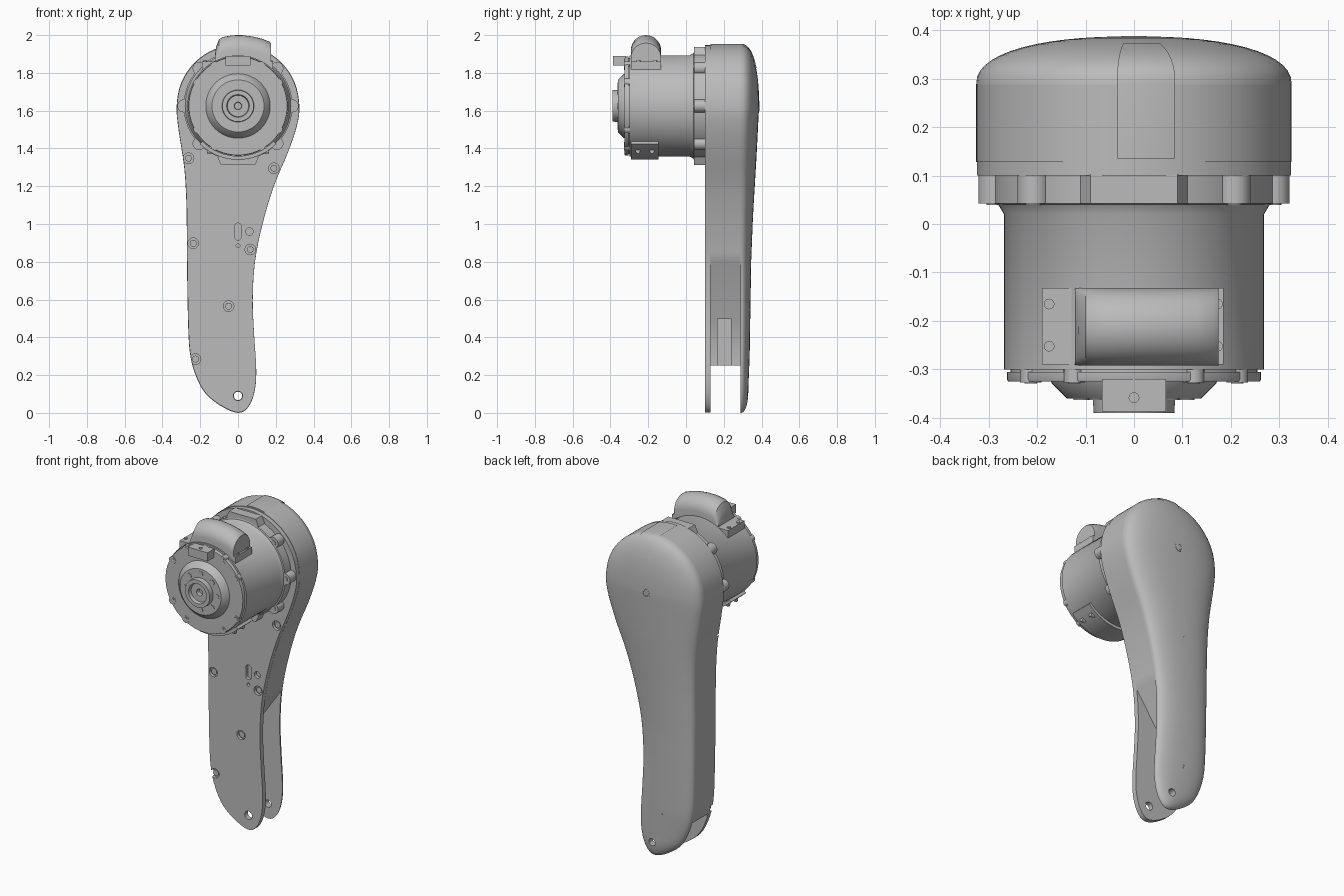
import bpy, bmesh
from math import sin, cos, pi, radians, sqrt
from mathutils import Vector

old = bpy.data.objects.get("Cube")
if old:
    bpy.data.objects.remove(old)

grey = bpy.data.materials.new("plain_grey")
grey.use_nodes = True
grey.diffuse_color = (0.5, 0.5, 0.5, 1)
grey.node_tree.nodes["Principled BSDF"].inputs["Base Color"].default_value = (0.5, 0.5, 0.5, 1)

AXIS = 1.625   # height of the motor axis
R = 0.325      # radius of the leg head


def shade(ob):
    bpy.ops.object.select_all(action='DESELECT')
    ob.select_set(True)
    bpy.context.view_layer.objects.active = ob
    bpy.ops.object.shade_smooth_by_angle(angle=radians(35))


def make(name, verts, faces):
    bm = bmesh.new()
    vs = [bm.verts.new(v) for v in verts]
    for f in faces:
        bm.faces.new([vs[i] for i in f])
    bmesh.ops.remove_doubles(bm, verts=bm.verts, dist=0.0002)
    bmesh.ops.recalc_face_normals(bm, faces=bm.faces)
    me = bpy.data.meshes.new(name)
    bm.to_mesh(me)
    bm.free()
    me.materials.append(grey)
    ob = bpy.data.objects.new(name, me)
    bpy.context.collection.objects.link(ob)
    shade(ob)
    return ob


def loft(name, rings, caps=(True, True), closed=True):
    n = len(rings[0])
    faces = []
    for k in range(len(rings) - 1):
        for i in range(n if closed else n - 1):
            j = (i + 1) % n
            faces.append((k * n + i, k * n + j, k * n + n + j, k * n + n + i))
    for wanted, start in zip(caps, (0, (len(rings) - 1) * n)):
        if wanted:
            faces.append(tuple(range(start, start + n)))
    return make(name, [v for r in rings for v in r], faces)


def slab(name, pts, y0, y1):
    return loft(name, [[(x, y, z) for x, z in pts] for y in (y0, y1)])


def disc(x, z, r, n=24):
    return [(x + r * cos(2 * pi * i / n), z + r * sin(2 * pi * i / n)) for i in range(n)]


def box(name, x0, x1, y0, y1, z0, z1):
    return slab(name, [(x0, z0), (x1, z0), (x1, z1), (x0, z1)], y0, y1)


def lathe(name, profile, n=64):
    return loft(name, [[(x, y, z) for x, z in disc(0, AXIS, r, n)] for r, y in profile])


def cut(ob, cutter):
    mod = ob.modifiers.new("cut", 'BOOLEAN')
    mod.operation, mod.solver, mod.object = 'DIFFERENCE', 'EXACT', cutter
    bpy.context.view_layer.objects.active = ob
    bpy.ops.object.modifier_apply(modifier=mod.name)
    bpy.data.objects.remove(cutter)
    shade(ob)


def polar(deg, r):
    return r * cos(radians(deg)), AXIS + r * sin(radians(deg))


def lerp(table, t):
    for (a, u), (b, v) in zip(table, table[1:]):
        if t <= b:
            return u + (v - u) * max(0, (t - a) / (b - a))
    return table[-1][1]


# Leg outline: right edge up, round head, left edge down
ctrl = [(0, 0), (.05, .025), (.085, .1), (.097, .22), (.085, .42), (.078, .6), (.09, .8),
        (.13, 1.0), (.19, 1.2), (.265, 1.38), (.312, 1.52)]
ctrl += [polar(a * 22.5, R) for a in range(9)]
ctrl += [(-.315, 1.5), (-.285, 1.3), (-.273, 1.1), (-.27, .8), (-.265, .5),
         (-.255, .32), (-.225, .2), (-.17, .1), (-.08, .03)]
outline = []
for i in range(len(ctrl)):
    a, b, c, d = [Vector(ctrl[(i + k - 1) % len(ctrl)]) for k in range(4)]
    for t in (0, .25, .5, .75):
        p = .5 * (2 * b + (c - a) * t + (2 * a - 5 * b + 4 * c - d) * t * t
                  + (3 * b - a - 3 * c + d) * t ** 3)
        outline.append((p.x, p.y))

# Rear cover: domed shell shrinking from the outline to a spine
spine = [(.13, -.04), (.3, -.08), (.6, -.093), (.9, -.08), (1.2, -.045), (AXIS, 0)]
crown = [(.13, .33), (.3, .337), (.8, .345), (1.05, .355), (1.35, .373), (AXIS, .387)]
BASE = .288


def dome(x, z, s, lift=0):
    cz = min(max(z, .13), AXIS)
    cx = lerp(spine, cz)
    y = BASE + (lerp(crown, cz) - BASE) * (1 - s ** 2.3) ** (1 / 2.3)
    return cx + (x - cx) * s, y + lift, cz + (z - cz) * s


steps = [sin(pi / 2 * (1 - k / 14)) for k in range(14)] + [.05, 0]
cover = loft("rear_cover", [[dome(x, z, s) for x, z in outline] for s in steps], (True, False))
cut(cover, slab("hole_cutter", disc(0, .09, .022), .2, .5))
lathe("cover_screw", [(.026, .375), (.026, .388), (.018, .388), (.016, .386)], 24)

# Middle body with the knee recess open on one side and at the bottom
half = len(outline) // 2
body = [p for i, p in enumerate(outline) if p[1] > (.8 if i < half else .25)]
slab("middle_body", body + [(-.12, .25), (-.12, .5)], .128, BASE)
box("recess_rib", -.125, -.105, .165, .24, .25, .5)

# Front plate with its holes and screws
plate = slab("front_plate", [(x * .995, .003 + z * .997) for x, z in outline], .1, .13)
screws = [(.19, 1.295), (-.262, 1.348), (-.237, .898), (.065, .865), (-.05, .565), (-.225, .285)]
for x, z in screws:
    cut(plate, slab("screw_cutter", disc(x, z, .028), .05, .118))
    slab("plate_screw", disc(x, z, .018), .108, .12)
cut(plate, slab("pin_cutter", disc(0, .09, .025), .05, .2))
for x, z, r in ((.06, .96, .02), (0, .885, .01)):
    cut(plate, slab("hole_cutter", disc(x, z, r), .05, .12))
slot = [(.018 * cos(a * pi / 8), .96 + .018 * sin(a * pi / 8) + (.027 if a <= 8 else -.027))
        for a in range(16)]
cut(plate, slab("slot_cutter", slot, .05, .12))

# Raised panel over the top of the head
rows = []
for i in range(9):
    x = -.035 + .015 * i
    z = AXIS + sqrt(R * R - x * x) + .004
    rows.append([(x, .135, z - .008), (x, .135, z), (x, BASE, z)]
                + [dome(x, z, s, .002) for s in steps[1:9]])
loft("top_panel", rows, (False, False), closed=False)

# Motor housing and flange
lathe("motor_housing", [(.26, -.325), (.262, -.32), (.262, -.305), (.255, -.305), (.255, -.3),
                        (.268, -.3), (.268, .02), (.28, .04), (.288, .042), (.288, .102)])
for deg in (0, 44, 136, 180, 224, 316):
    x, z = polar(deg, .287)
    slab("flange_lug", disc(x, z, .034), .042, .102)
    slab("flange_screw", disc(x, z, .017), .039, .05)
for sign, name in ((1, "upper_flange_tab"), (-1, "lower_flange_tab")):
    slab(name, [(x, AXIS + sign * z) for x, z in
                ((-.11, .27), (-.09, .312), (.09, .312), (.11, .27))], .042, .102)

# Output hub with its bolt circle
lathe("output_hub", [(.172, -.32), (.17, -.328), (.138, -.36), (.085, -.36), (.083, -.39),
                     (.06, -.39), (.056, -.37), (.02, -.37), (.018, -.345)])
for k in range(8):
    slab("hub_bolt", disc(*polar(k * 45, .109), .016, 16), -.363, -.35)
for deg in (30, 60, 120, 150, 210, 240, 300, 330):
    x, z = polar(deg, .246)
    slab("face_lug", disc(x, z, .022), -.327, -.3)
    slab("face_screw", disc(x, z, .013, 16), -.329, -.32)

# Cable plug on the motor face
plug = box("cable_plug", -.066, .066, -.387, -.32, 1.838, 1.89)
cut(plug, loft("plug_cutter", [[(x, y - .358, z) for x, y in disc(0, 0, .01)] for z in (1.88, 1.95)]))

# Cable cover and its feet on top of the motor
tops = [(-.122, 1.9), (-.115, 1.94), (-.1, 1.978), (-.08, 1.99), (-.03, 1.999), (.02, 2.0), (.08, 1.992),
        (.13, 1.98), (.165, 1.966), (.174, 1.958)]
rings = []
for x, top in tops:
    rise = min(.08, top - 1.86)
    arc = [(x, -.212 + .08 * cos(a * pi / 14), top - rise + rise * sin(a * pi / 14))
           for a in range(15)]
    rings.append([(x, -.132, 1.82)] + arc + [(x, -.292, 1.82)])
loft("cable_cover", rings)
for x0, x1, xs in ((-.19, -.1, -.175), (.1, .185, .172)):
    box("cover_foot", x0, x1, -.29, -.132, 1.79, 1.86)
    for y in (-.165, -.252):
        loft("foot_screw", [[(u, v, z) for u, v in disc(xs, y, .011, 16)] for z in (1.85, 1.866)])

# Curved connector pad under the motor
sweep = range(225, 316, 6)
slab("lower_pad", [polar(a, .285) for a in sweep] + [polar(a, .25) for a in reversed(sweep)],
     -.29, -.145)
for x in (-.15, .15):
    for y in (-.255, -.18):
        loft("pad_screw", [[(x + u, v, z) for v, z in disc(y, 1.385, .012, 16)]
                           for u in (-.014, .014)])
